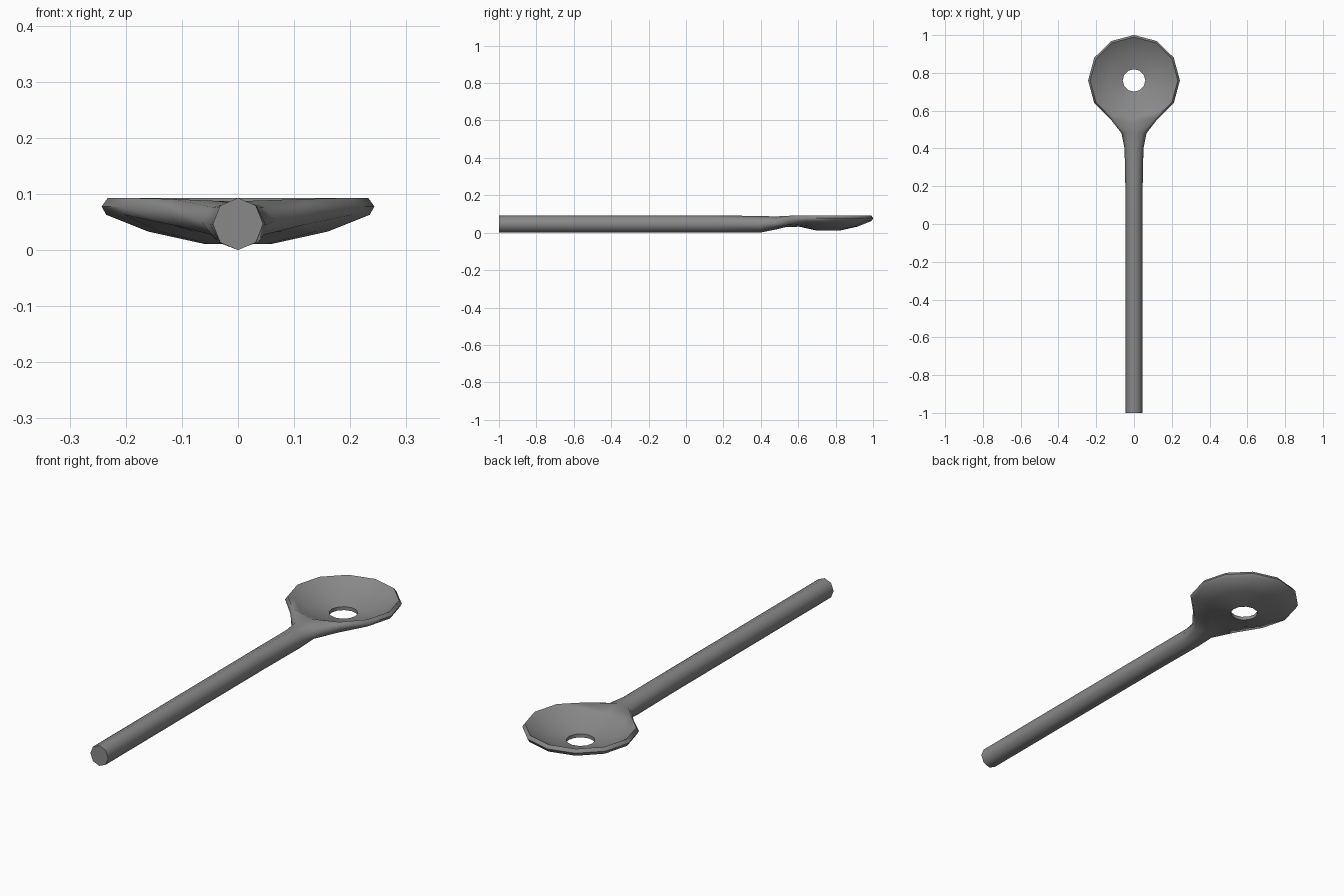
import bpy
import bmesh
from math import cos, sin, pi, radians

cube = bpy.data.objects.get("Cube")
if cube:
    bpy.data.objects.remove(cube)

grey = bpy.data.materials.new("grey metal")
grey.use_nodes = True
colour = (0.25, 0.25, 0.25, 1)
grey.diffuse_color = colour
grey.node_tree.nodes["Principled BSDF"].inputs["Base Color"].default_value = colour

SIDES = 12
CENTRE_Y = 0.76
bm = bmesh.new()


def bridge(a, b, skip=()):
    """Join two closed loops of equal length with quads."""
    n = len(a)
    for i in range(n):
        if i not in skip:
            j = (i + 1) % n
            bm.faces.new((a[i], a[j], b[j], b[i]))


# Bowl section as (radius, height): rim, underside, hole wall, inner surface
section = [(0.232, 0.093), (0.243, 0.078), (0.235, 0.063), (0.16, 0.033),
           (0.06, 0.011), (0.06, 0.027), (0.14, 0.047), (0.2, 0.073)]
rings = []
for r, z in section:
    ring = []
    for i in range(SIDES):
        a = -pi / 2 + 2 * pi * i / SIDES
        ring.append(bm.verts.new((r * cos(a), CENTRE_Y + r * sin(a) * 0.99, z)))
    rings.append(ring)

# Leave the rim open at the front, where the neck joins
for k in range(len(rings)):
    opening = (0, SIDES - 1) if k < 2 else ()
    bridge(rings[k], rings[(k + 1) % len(rings)], opening)
top, outer, under = rings[:3]
bm.verts.remove(outer[0])
top[0].co.z = 0.086
under[0].co.z = 0.029
for i in (1, -1):
    top[i].co.z = 0.091
    outer[i].co.z = 0.07
    under[i].co.z = 0.045

# Neck and eight-sided handle: y, half width, bottom, top
loop = [top[0], top[-1], outer[-1], under[-1],
        under[0], under[1], outer[1], top[1]]
for y, w, lo, hi in [(0.48, 0.066, 0.017, 0.087), (0.4, 0.05, 0.001, 0.089),
                     (0.15, 0.045, 0, 0.093), (-1, 0.045, 0, 0.093)]:
    ring = []
    for k in range(8):
        a = pi / 2 + k * pi / 4
        ring.append(bm.verts.new((w * cos(a), y,
                                  (lo + hi) / 2 + (hi - lo) / 2 * sin(a))))
    bridge(loop, ring)
    loop = ring
bm.faces.new(loop)

bmesh.ops.recalc_face_normals(bm, faces=bm.faces)
mesh = bpy.data.meshes.new("holed_spoon")
bm.to_mesh(mesh)
bm.free()
mesh.materials.append(grey)
spoon = bpy.data.objects.new("holed_spoon", mesh)
bpy.context.collection.objects.link(spoon)

# Soft surfaces with a crisp handle end and hole edge
bpy.ops.object.select_all(action="DESELECT")
spoon.select_set(True)
bpy.context.view_layer.objects.active = spoon
bpy.ops.object.shade_smooth_by_angle(angle=radians(62))
